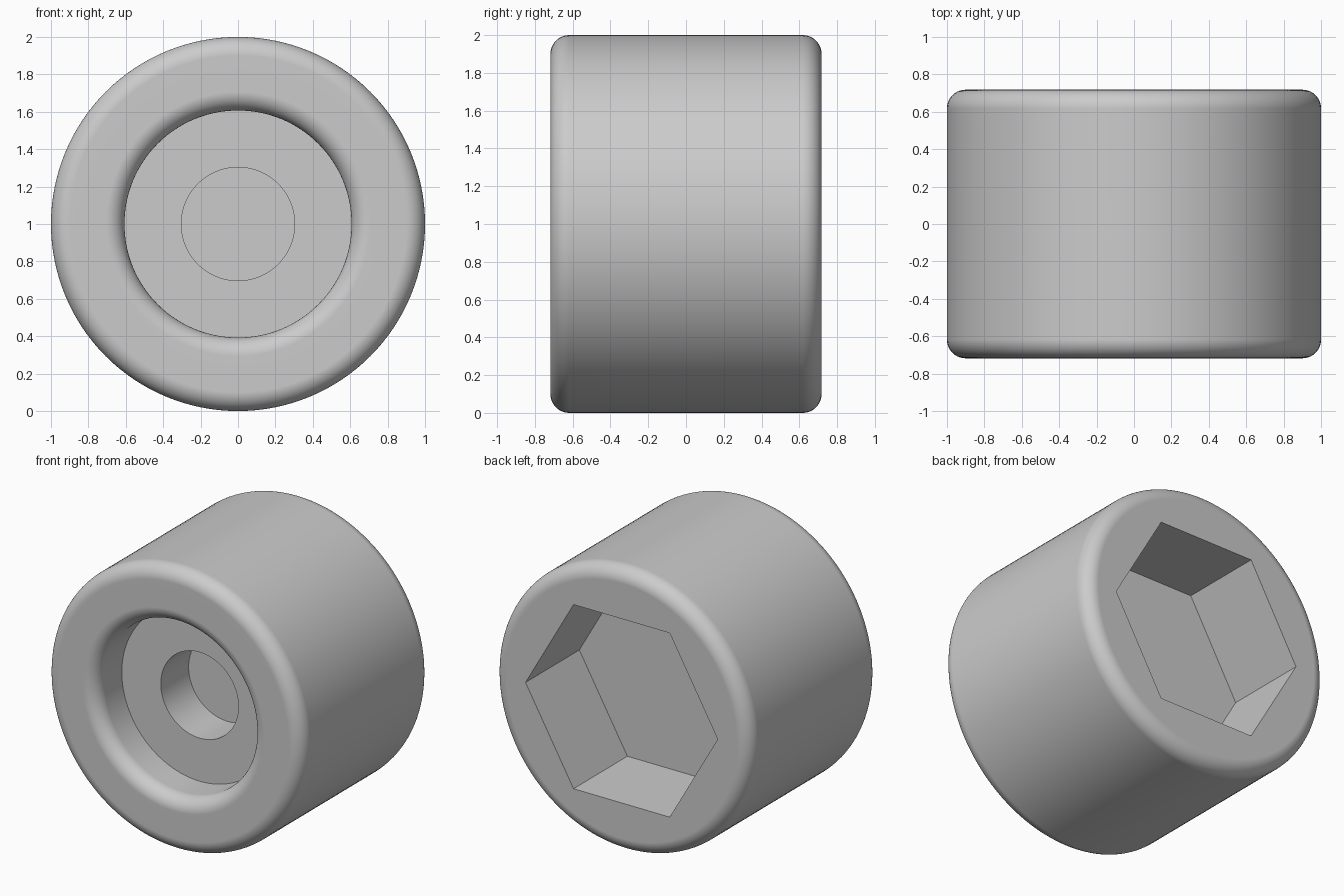
import bpy, bmesh
from math import sin, cos, pi, radians
from mathutils import Vector

cube = bpy.data.objects.get("Cube")
if cube:
    bpy.data.objects.remove(cube, do_unlink=True)

CENTRE = Vector((0, 0, 1))
HALF = 0.718          # half the length along y
RADIUS = 1.0
FILLET = 0.1
BORE, BORE_DEPTH = 0.607, 0.29
HOLE, HOLE_DEPTH = 0.303, 0.6
HEX, HEX_DEPTH = 0.75, 0.6
SEGMENTS = 128

metal = bpy.data.materials.new("plain grey")
metal.use_nodes = True
grey = (0.6, 0.6, 0.6, 1)
metal.diffuse_color = grey
metal.node_tree.nodes["Principled BSDF"].inputs["Base Color"].default_value = grey


def arc(r, y, start, end, steps=10):
    """Quarter-round profile points as (radius, y)."""
    angles = [radians(start + (end - start) * i / steps) for i in range(steps + 1)]
    return [(r + FILLET * cos(a), y + FILLET * sin(a)) for a in angles]


def make_object(name, bm):
    bmesh.ops.recalc_face_normals(bm, faces=bm.faces)
    mesh = bpy.data.meshes.new(name)
    bm.to_mesh(mesh)
    bm.free()
    mesh.materials.append(metal)
    obj = bpy.data.objects.new(name, mesh)
    bpy.context.collection.objects.link(obj)
    return obj


# Round body: stepped front bore, rounded rims, flat back
profile = [(HOLE, HOLE_DEPTH - HALF), (HOLE, BORE_DEPTH - HALF), (BORE, BORE_DEPTH - HALF)]
profile += arc(BORE + FILLET, FILLET - HALF, 180, 270)
profile += arc(RADIUS - FILLET, FILLET - HALF, -90, 0)
profile += arc(RADIUS - FILLET, HALF - FILLET, 0, 90)

bm = bmesh.new()
verts = [bm.verts.new(CENTRE + Vector((r, y, 0))) for r, y in profile]
edges = [bm.edges.new(pair) for pair in zip(verts, verts[1:])]
bmesh.ops.spin(bm, geom=verts + edges, cent=CENTRE, axis=(0, 1, 0),
               angle=2 * pi, steps=SEGMENTS, use_merge=True)
bmesh.ops.remove_doubles(bm, verts=bm.verts, dist=0.0001)
# Close the hole floor and the back
bmesh.ops.holes_fill(bm, edges=[e for e in bm.edges if e.is_boundary], sides=0)
body = make_object("round_body", bm)

# Hexagonal socket cut into the back
bm = bmesh.new()
ring = [bm.verts.new(CENTRE + Vector((HEX * cos(i * pi / 3), HALF - HEX_DEPTH, HEX * sin(i * pi / 3))))
        for i in range(6)]
floor = bm.faces.new(ring)
extruded = bmesh.ops.extrude_face_region(bm, geom=[floor], use_keep_orig=True)["geom"]
bmesh.ops.translate(bm, vec=(0, HEX_DEPTH + 0.2, 0),
                    verts=[v for v in extruded if isinstance(v, bmesh.types.BMVert)])
cutter = make_object("hex_socket_cutter", bm)
cutter.hide_render = True

bpy.ops.object.select_all(action="DESELECT")
body.select_set(True)
bpy.context.view_layer.objects.active = body
cut = body.modifiers.new("hex socket", "BOOLEAN")
cut.operation = "DIFFERENCE"
cut.solver = "EXACT"
cut.object = cutter
bpy.ops.object.modifier_apply(modifier=cut.name)
bpy.data.objects.remove(cutter, do_unlink=True)

# Smooth rims with clean flat faces
bpy.ops.object.shade_smooth_by_angle(angle=radians(30))
weighted = body.modifiers.new("clean shading", "WEIGHTED_NORMAL")
weighted.keep_sharp = True
